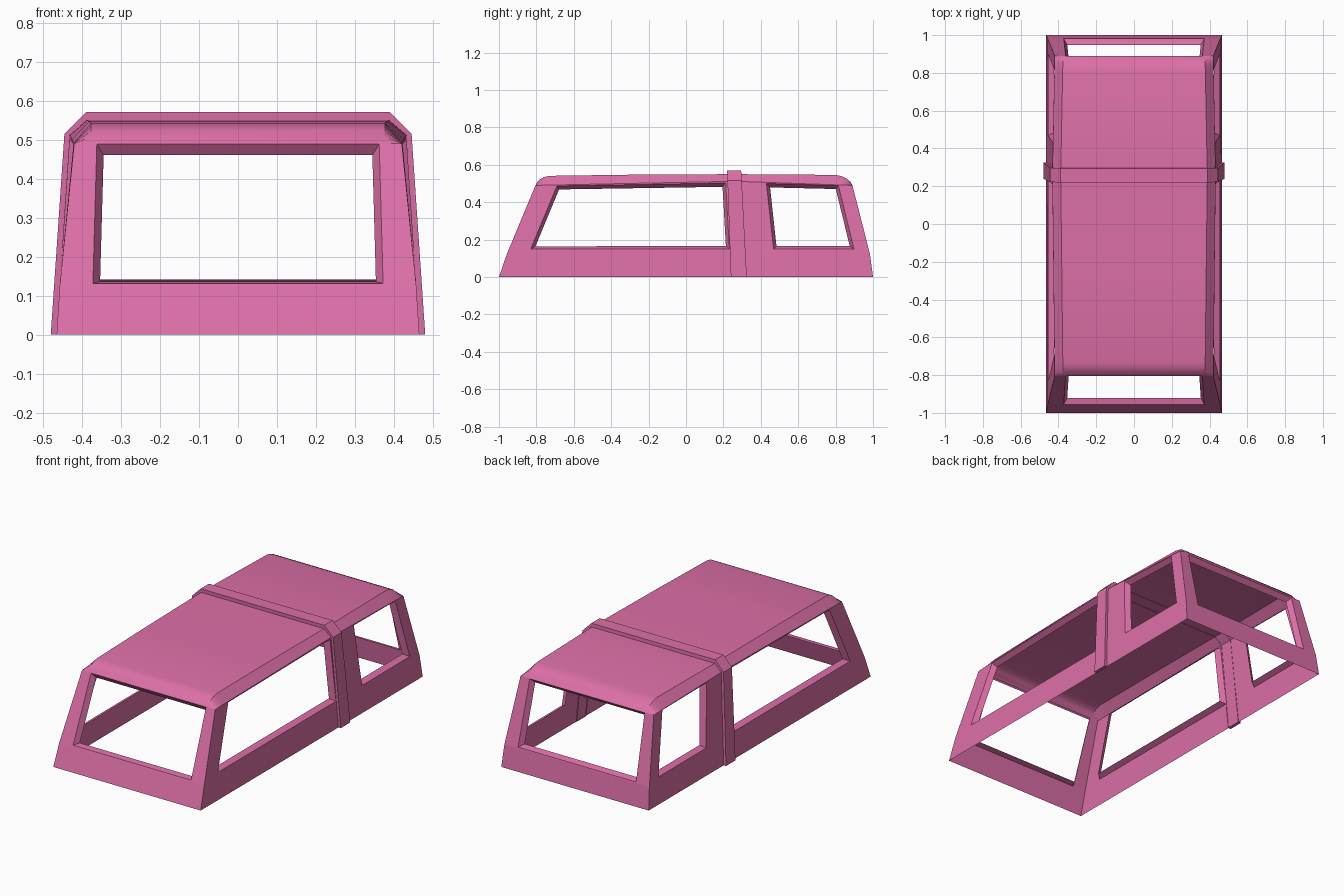
import bpy, bmesh
from mathutils import Vector

if "Cube" in bpy.data.objects:
    bpy.data.objects.remove(bpy.data.objects["Cube"])

pink = bpy.data.materials.new("pink")
pink.diffuse_color = (0.72, 0.16, 0.39, 1)
pink.use_nodes = True
pink.node_tree.nodes["Principled BSDF"].inputs["Base Color"].default_value = pink.diffuse_color

BELT = 0.125                       # height of the fold below the windows
ENDS = (-0.805, 0.89)              # y of the top of the front and rear panels


def lerp(a, b, t):
    return a + (b - a) * t


def face(bm, pts, out):
    """Add a face whose normal follows the direction out."""
    pts = [Vector(p) for p in pts]
    n = Vector()
    for i, p in enumerate(pts):
        n += p.cross(pts[(i + 1) % len(pts)])
    if n.dot(Vector(out)) < 0:
        pts.reverse()
    bm.faces.new([bm.verts.new(p) for p in pts])


def window_panel(bm, outer, hole, out, depth=0.03, inset=0.018):
    """Quad panel with a quad opening and a flange turned inward."""
    outer = [Vector(p) for p in outer]
    hole = [Vector(p) for p in hole]
    out = Vector(out)
    n = (hole[2] - hole[0]).cross(hole[3] - hole[1]).normalized()
    if n.dot(out) < 0:
        n = -n
    inner = []
    for i, p in enumerate(hole):
        a = (hole[i - 1] - p).normalized()
        b = (hole[(i + 1) % 4] - p).normalized()
        inner.append(p + (a + b) * inset - n * depth)
    centre = sum(hole, Vector()) / 4
    for i in range(4):
        j = (i + 1) % 4
        face(bm, [outer[i], outer[j], hole[j], hole[i]], out)
        mid = (hole[i] + hole[j]) / 2
        face(bm, [hole[i], hole[j], inner[j], inner[i]], centre - mid)


def finish(bm, name, smooth=False):
    bmesh.ops.remove_doubles(bm, verts=bm.verts, dist=0.0005)
    me = bpy.data.meshes.new(name)
    bm.to_mesh(me)
    bm.free()
    me.materials.append(pink)
    ob = bpy.data.objects.new(name, me)
    bpy.context.collection.objects.link(ob)
    if smooth:
        bpy.context.view_layer.objects.active = ob
        ob.select_set(True)
        bpy.ops.object.shade_smooth_by_angle(angle=0.5)
        ob.select_set(False)
    return ob


def shoulder(y):
    """Top edge of the side wall (x, z), slightly bowed along the length."""
    t = (y - ENDS[0]) / (0.26 - ENDS[0]) if y < 0.26 else (ENDS[1] - y) / (ENDS[1] - 0.26)
    return lerp(0.42, 0.432, t), lerp(0.49, 0.512, t)


def side_pt(s, y, z):
    sx, sz = shoulder(y)
    return (s * lerp(0.457, sx, (z - BELT) / (sz - BELT)), y, z)


# side walls: skirt, long front window and short rear window
for s, label in ((-1, "left"), (1, "right")):
    bm = bmesh.new()
    out = (s, 0, 0)
    for (b0, b1), (m0, m1), (t0, t1), hole in (
        ((-1, 0.28), (-0.957, 0.275), (ENDS[0], 0.26),
         ((-0.83, 0.15), (0.232, 0.15), (0.212, 0.503), (-0.69, 0.487))),
        ((0.28, 1), (0.275, 0.983), (0.26, ENDS[1]),
         ((0.468, 0.15), (0.898, 0.15), (0.815, 0.49), (0.43, 0.5))),
    ):
        face(bm, [(s * 0.465, b0, 0), (s * 0.465, b1, 0),
                  (s * 0.457, m1, BELT), (s * 0.457, m0, BELT)], out)
        top = [(s * shoulder(y)[0], y, shoulder(y)[1]) for y in (t1, t0)]
        window_panel(bm, [(s * 0.457, m0, BELT), (s * 0.457, m1, BELT)] + top,
                     [side_pt(s, y, z) for y, z in hole], out)
    finish(bm, label + "_side_wall")

# front and rear walls
for label, d, yb, ym, yt in (("front", -1, -1, -0.957, ENDS[0]),
                             ("rear", 1, 1, 0.983, ENDS[1])):
    bm = bmesh.new()
    out = (0, d, 0)
    face(bm, [(-0.465, yb, 0), (0.465, yb, 0), (0.457, ym, BELT), (-0.457, ym, BELT)], out)

    def at(x, z):
        return (x, lerp(ym, yt, (z - BELT) / (0.49 - BELT)), z)
    window_panel(bm, [at(-0.457, BELT), at(0.457, BELT), at(0.42, 0.49), at(-0.42, 0.49)],
                 [at(-0.372, 0.131), at(0.372, 0.131), at(0.362, 0.488), at(-0.362, 0.488)], out)
    finish(bm, label + "_wall")

# roof with rolled ends and chamfered long edges
profile = [(-0.805, 0.49), (-0.795, 0.508), (-0.78, 0.523), (-0.76, 0.534), (-0.73, 0.541),
           (-0.3, 0.547), (0.26, 0.55), (0.8, 0.546), (0.835, 0.538), (0.86, 0.526),
           (0.878, 0.51), (0.89, 0.49)]
rows = []
for y, z in profile:
    sx, sz = shoulder(y)
    rx = sx - 0.044
    rows.append([(-sx, y, sz), (-rx, y, z), (rx, y, z), (sx, y, sz)])
bm = bmesh.new()
for a, b in zip(rows, rows[1:]):
    for i in range(3):
        face(bm, [a[i], a[i + 1], b[i + 1], b[i]], (0, 0, 1))
finish(bm, "roof", smooth=True)

# raised hoop over the pillar
outer = [(-0.48, 0), (-0.445, 0.515), (-0.39, 0.57), (0.39, 0.57), (0.445, 0.515), (0.48, 0)]
inner = [(-0.462, 0), (-0.43, 0.509), (-0.387, 0.548), (0.387, 0.548), (0.43, 0.509), (0.462, 0)]


def hoop_pt(p, back):
    t = p[1] / 0.57
    return (p[0], lerp(0.325, 0.295, t) if back else lerp(0.24, 0.22, t), p[1])


bm = bmesh.new()
for i in range(5):
    a, b, c, e = outer[i], outer[i + 1], inner[i + 1], inner[i]
    face(bm, [hoop_pt(a, 0), hoop_pt(b, 0), hoop_pt(b, 1), hoop_pt(a, 1)], (a[0] + b[0], 0, a[1]))
    for back in (0, 1):
        face(bm, [hoop_pt(p, back) for p in (a, b, c, e)], (0, back * 2 - 1, 0))
for i in (0, 5):
    face(bm, [hoop_pt(outer[i], 0), hoop_pt(outer[i], 1),
              hoop_pt(inner[i], 1), hoop_pt(inner[i], 0)], (0, 0, -1))
finish(bm, "pillar_hoop")
